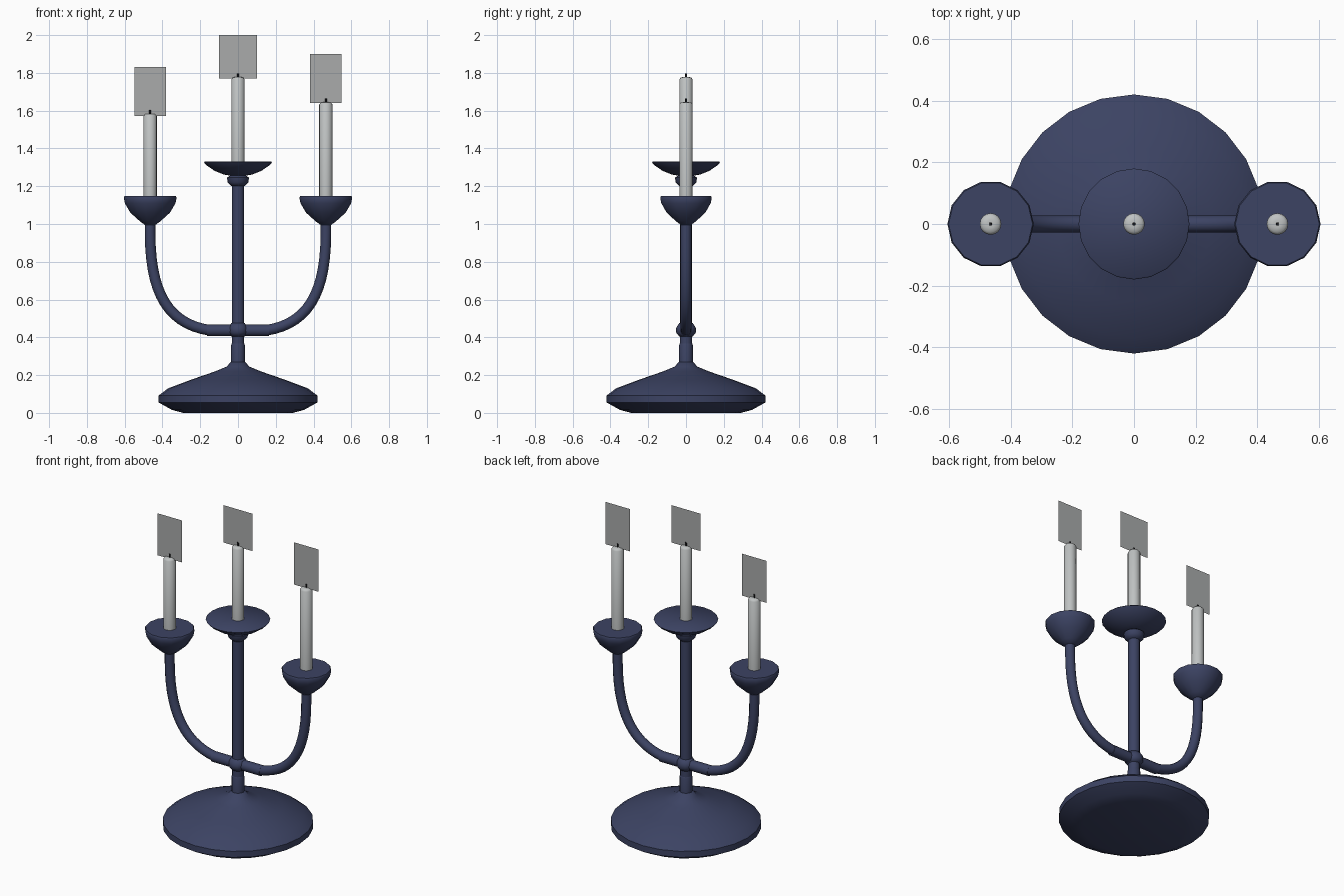
import bpy, bmesh, math
from mathutils import Vector, Matrix

if "Cube" in bpy.data.objects:
    bpy.data.objects.remove(bpy.data.objects["Cube"])


def material(name, rgb):
    m = bpy.data.materials.new(name)
    m.use_nodes = True
    m.diffuse_color = (*rgb, 1)
    m.node_tree.nodes["Principled BSDF"].inputs["Base Color"].default_value = (*rgb, 1)
    return m


NAVY = material("navy metal", (0.045, 0.056, 0.125))
WAX = material("pale wax", (0.52, 0.54, 0.54))
BLACK = material("black wick", (0.01, 0.01, 0.012))
GREY = material("grey flame", (0.40, 0.41, 0.41))


def finish(bm, name, mat, angle=40):
    bmesh.ops.recalc_face_normals(bm, faces=bm.faces)
    mesh = bpy.data.meshes.new(name)
    bm.to_mesh(mesh)
    bm.free()
    mesh.materials.append(mat)
    ob = bpy.data.objects.new(name, mesh)
    bpy.context.collection.objects.link(ob)
    bpy.ops.object.select_all(action="DESELECT")
    ob.select_set(True)
    bpy.context.view_layer.objects.active = ob
    bpy.ops.object.shade_smooth_by_angle(angle=math.radians(angle))
    return ob


def skin(bm, rings):
    """Bridge successive vertex rings and cap both ends."""
    for a, b in zip(rings, rings[1:]):
        n = len(a)
        for i in range(n):
            j = (i + 1) % n
            bm.faces.new((a[i], a[j], b[j], b[i]))
    bm.faces.new(rings[0][::-1])
    bm.faces.new(rings[-1])


def lathe(name, profile, sides, mat, x=0, angle=40):
    """Turn a (radius, height) profile around a vertical axis."""
    bm = bmesh.new()
    turn = [math.tau * i / sides for i in range(sides)]
    skin(bm, [[bm.verts.new((x + r * math.cos(t), r * math.sin(t), z)) for t in turn]
              for r, z in profile])
    return finish(bm, name, mat, angle)


def tube(name, path, radius, sides, mat):
    """Sweep a round section along a path in the xz plane."""
    bm = bmesh.new()
    rings = []
    for k, p in enumerate(path):
        d = (path[min(k + 1, len(path) - 1)] - path[max(k - 1, 0)]).normalized()
        side = Vector((0, 1, 0))
        up = d.cross(side)
        rings.append([bm.verts.new(p + radius * (math.cos(t) * side + math.sin(t) * up))
                      for t in (math.tau * i / sides for i in range(sides))])
    skin(bm, rings)
    return finish(bm, name, mat)


def bezier(a, b, c, d, steps):
    pts = []
    for i in range(steps + 1):
        t = i / steps
        s = 1 - t
        pts.append(s**3 * a + 3 * s * s * t * b + 3 * s * t * t * c + t**3 * d)
    return pts


# Base, stem and dish
lathe("base", [(0.29, 0), (0.35, 0.016), (0.42, 0.055), (0.42, 0.092), (0.37, 0.13),
               (0.25, 0.175), (0.12, 0.22), (0.06, 0.245), (0.038, 0.27)], 24, NAVY, angle=50)
lathe("lower_stem", [(0.036, 0.25), (0.036, 0.36), (0.032, 0.37)], 12, NAVY)
lathe("stem", [(0.033, 0.36), (0.033, 1.27)], 12, NAVY)
lathe("stem_collar", [(0.036, 0.405), (0.052, 0.425), (0.052, 0.45), (0.036, 0.475)], 12, NAVY, angle=60)
lathe("dish_knob", [(0.034, 1.2), (0.055, 1.22), (0.058, 1.245), (0.034, 1.262)], 16, NAVY, angle=60)
lathe("dish", [(0.035, 1.255), (0.075, 1.262), (0.125, 1.282), (0.168, 1.312), (0.18, 1.326),
               (0.176, 1.33)], 20, NAVY, angle=50)

# Arms, sleeves and cups, mirrored left and right
ARM_X = 0.465
for side, s in (("left", 1), ("right", -1)):
    at = lambda x, z: Vector((s * x, 0, z))
    curve = bezier(at(0.15, 0.437), at(0.36, 0.47), at(ARM_X, 0.62), at(ARM_X, 0.95), 14)
    tube(side + "_arm", curve + [at(ARM_X, 1.02)], 0.028, 12, NAVY)
    tube(side + "_sleeve", [at(0, 0.437), at(0.165, 0.437)], 0.031, 12, NAVY)
    lathe(side + "_cup", [(0.028, 0.995), (0.055, 1.015), (0.105, 1.06), (0.134, 1.11),
                          (0.14, 1.14), (0.136, 1.148)], 14, NAVY, x=s * ARM_X, angle=50)

# Candles with wicks and flame cards
candles = (("left", ARM_X, 1.14, 1.645, 0.083, 1.64, 1.9),
           ("middle", 0, 1.32, 1.778, 0.1, 1.77, 2.0),
           ("right", -ARM_X, 1.14, 1.583, 0.083, 1.572, 1.83))
for name, x, low, top, half, card_low, card_top in candles:
    lathe(name + "_candle", [(0.035, low), (0.035, top - 0.012), (0.027, top - 0.002),
                             (0.012, top)], 16, WAX, x=x, angle=60)
    lathe(name + "_wick", [(0.006, top - 0.01), (0.005, top + 0.02)], 6, BLACK, x=x)
    bm = bmesh.new()
    bm.faces.new([bm.verts.new((x + dx, 0, z)) for dx, z in
                  ((-half, card_low), (half, card_low), (half, card_top), (-half, card_top))])
    finish(bm, name + "_flame_card", GREY)
